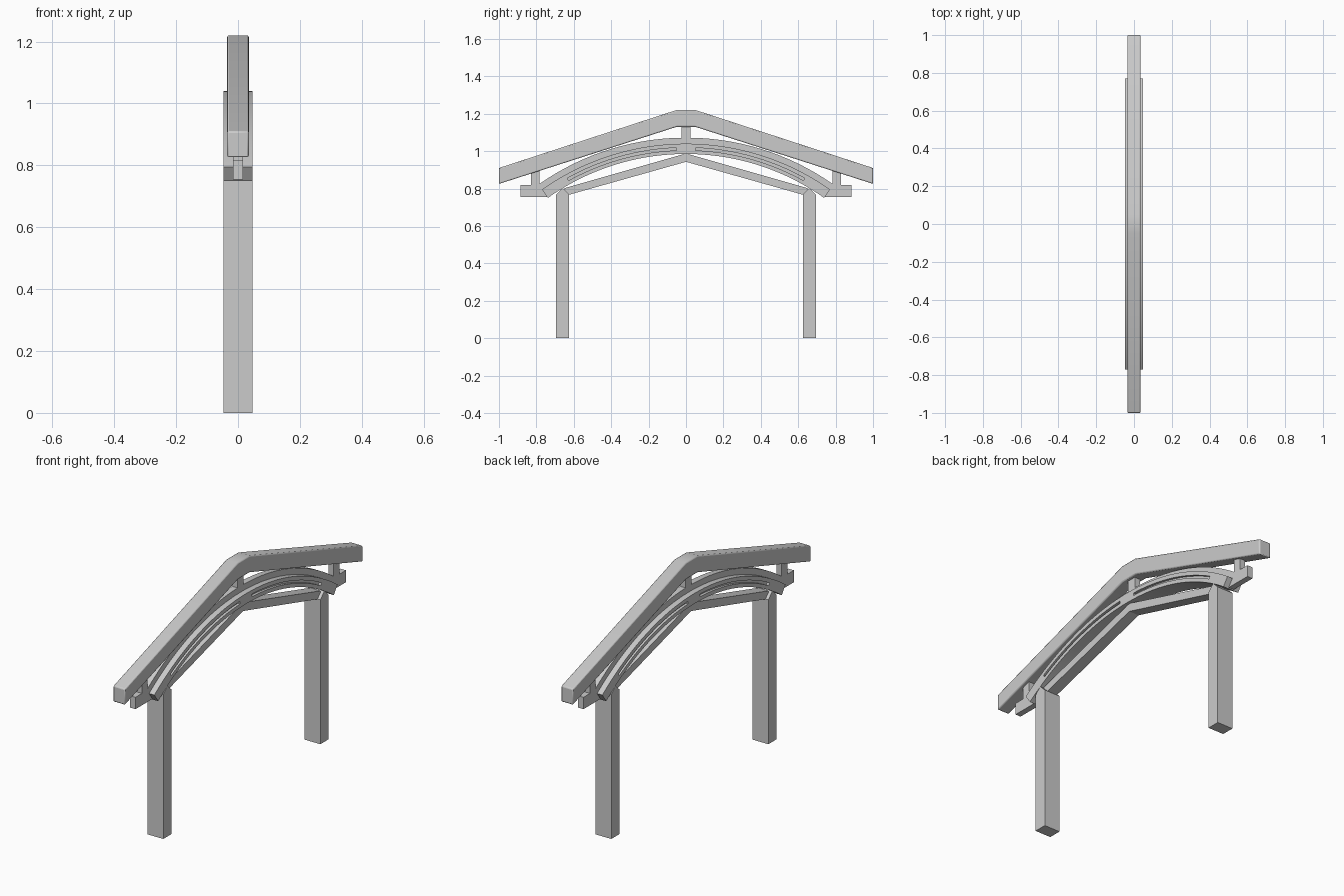
import bpy, bmesh, math

if "Cube" in bpy.data.objects:
    bpy.data.objects.remove(bpy.data.objects["Cube"])

ZC = -0.293                       # height of the common arch centre
END = math.radians(35.3)          # half angle of the arch


def prism(name, pts, x0, x1):
    """Extrude a (y, z) profile along x."""
    bm = bmesh.new()
    face = bm.faces.new([bm.verts.new((x0, y, z)) for y, z in pts])
    out = bmesh.ops.extrude_face_region(bm, geom=[face])
    for v in out["geom"]:
        if isinstance(v, bmesh.types.BMVert):
            v.co.x = x1
    bmesh.ops.recalc_face_normals(bm, faces=bm.faces)
    mesh = bpy.data.meshes.new(name)
    bm.to_mesh(mesh)
    bm.free()
    ob = bpy.data.objects.new(name, mesh)
    bpy.context.collection.objects.link(ob)
    return ob


def arc_band(r0, r1, a0, a1, n):
    """Closed profile of an arch ring between two radii and two angles."""
    angs = [a0 + (a1 - a0) * i / n for i in range(n + 1)]
    pt = lambda r, a: (r * math.sin(a), ZC + r * math.cos(a))
    return [pt(r1, a) for a in angs] + [pt(r0, a) for a in reversed(angs)]


def symmetric(half):
    """Complete a profile by reflecting it in y = 0."""
    return half + [(-y, z) for y, z in reversed(half) if y != 0]


# Bent top rafter with softened edges
rafter = prism("top_rafter", [(1, 0.825), (1, 0.91), (0.05, 1.22), (-0.05, 1.22),
                              (-1, 0.91), (-1, 0.825), (-0.05, 1.13), (0.05, 1.13)],
               -0.035, 0.035)
bev = rafter.modifiers.new("soft_edges", 'BEVEL')
bev.width = 0.006
bev.segments = 2
bev.limit_method = 'ANGLE'
bev.angle_limit = math.radians(40)

# Wide arch with recessed grooves on both faces
arch = prism("wide_arch", arc_band(1.278, 1.333, -END, END, 40), -0.047, 0.047)
for s in (-1, 1):
    for f in (-1, 1):
        cut = prism("groove_cutter",
                    arc_band(1.298, 1.312, s * 0.039, s * 0.505, 18),
                    f * 0.033, f * 0.06)
        cut.hide_render = True
        cut.hide_viewport = True
        cut.display_type = 'WIRE'
        b = arch.modifiers.new("groove", 'BOOLEAN')
        b.operation = 'DIFFERENCE'
        b.solver = 'EXACT'
        b.object = cut

# Narrow rib running over the arch
prism("arch_rib", arc_band(1.325, 1.365, -END, END, 40), -0.016, 0.016)

# Lower tie beams meeting at a peak
prism("lower_tie", [(0.65, 0.802), (0, 0.988), (-0.65, 0.802),
                    (-0.65, 0.76), (0, 0.943), (0.65, 0.76)], -0.03, 0.03)

# Short centre strut under the ridge
prism("centre_strut", [(-0.025, 1.06), (0.025, 1.06), (0.025, 1.14), (-0.025, 1.14)],
      -0.016, 0.016)

for s, side in ((-1, "front"), (1, "back")):
    # Post with a pointed top
    prism(side + "_post", [(s * y, z) for y, z in
                           ((0.625, 0), (0.695, 0), (0.695, 0.768), (0.66, 0.803),
                            (0.625, 0.768))], -0.047, 0.047)
    # Bracket block at the arch end, cut to follow the arch
    prism(side + "_bracket", [(s * y, z) for y, z in
                              ((0.733, 0.755), (0.885, 0.755), (0.885, 0.818),
                               (0.765, 0.818))], -0.016, 0.016)
    # Strut from the bracket up to the rafter
    prism(side + "_strut", [(s * y, z) for y, z in
                            ((0.782, 0.81), (0.83, 0.81), (0.83, 0.885), (0.782, 0.9))],
          -0.016, 0.016)

# Smooth the curved and bevelled parts
bpy.ops.object.select_all(action='DESELECT')
for ob in bpy.context.collection.objects:
    if ob.name in ("top_rafter", "wide_arch", "arch_rib"):
        ob.select_set(True)
        bpy.context.view_layer.objects.active = ob
bpy.ops.object.shade_smooth_by_angle(angle=math.radians(30))
